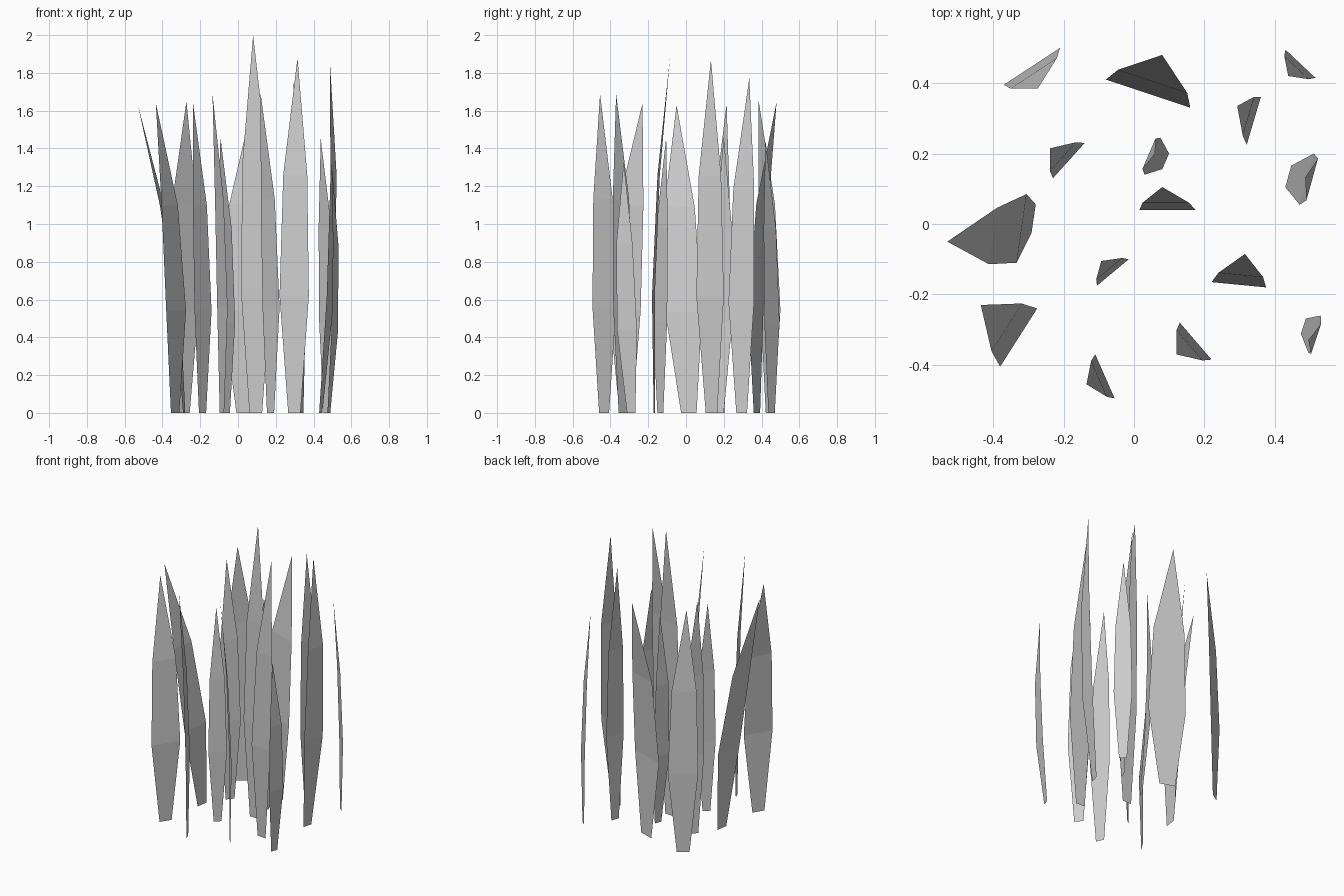
import bpy
from mathutils import Vector

# Each blade: widest-row left xy, right xy, tip xyz, optional base centre xy
BLADES = [
    ((-.305, .085), (-.333, -.11), (-.53, -.05, 1.63), (-.285, .015)),
    ((-.275, -.24), (-.38, -.405), (-.435, -.23, 1.64), None),
    ((.13, -.28), (.22, -.385), (.12, -.37, 1.69), None),
    ((.015, .04), (.175, .04), (.08, .105, 2.0), None),
    ((-.08, .41), (.16, .33), (.08, .48, 1.65), None),
    ((.22, -.165), (.375, -.18), (.315, -.085, 1.88), None),
    ((-.105, -.175), (-.015, -.1), (-.093, -.105, 1.46), None),
    ((-.11, -.37), (-.055, -.495), (-.135, -.455, 1.69), None),
    ((-.14, .23), (-.23, .13), (-.238, .215, 1.64), None),
    ((-.37, .395), (-.21, .5), (-.273, .385, 1.65), None),
    ((.075, .245), (.03, .14), (.06, .2, 1.46), (.09, .178)),
    ((.47, .055), (.51, .2), (.486, .132, 1.87), (.438, .135)),
    ((.53, -.26), (.495, -.365), (.495, -.33, 1.33), (.481, -.29)),
    ((.43, .495), (.515, .415), (.438, .42, 1.45), None),
    ((.36, .36), (.32, .225), (.293, .335, 1.77), None),
]


def make_blade(name, left, right, tip, base):
    """Flat tapering strip of three segments bent along a quadratic curve."""
    left, right, top = Vector(left), Vector(right), Vector(tip[:2])
    h = tip[2]
    half = (right - left) / 2
    low = (left + right) / 2
    base = Vector(base) if base else low.lerp(top, 0.05)
    high = low + (top - base) / 3
    verts = []
    for centre, width, z in ((base, 0.42, 0), (low, 1, 0.33 * h), (high, 0.82, 0.67 * h)):
        for side in (-1, 1):
            p = centre + half * width * side
            verts.append((p.x, p.y, z))
    verts.append(tip)
    mesh = bpy.data.meshes.new(name)
    mesh.from_pydata(verts, [], [(0, 1, 3, 2), (2, 3, 5, 4), (4, 5, 6)])
    obj = bpy.data.objects.new(name, mesh)
    bpy.context.collection.objects.link(obj)


# Grass clump
for i, blade in enumerate(BLADES, 1):
    make_blade(f"grass_blade_{i:02d}", *blade)
